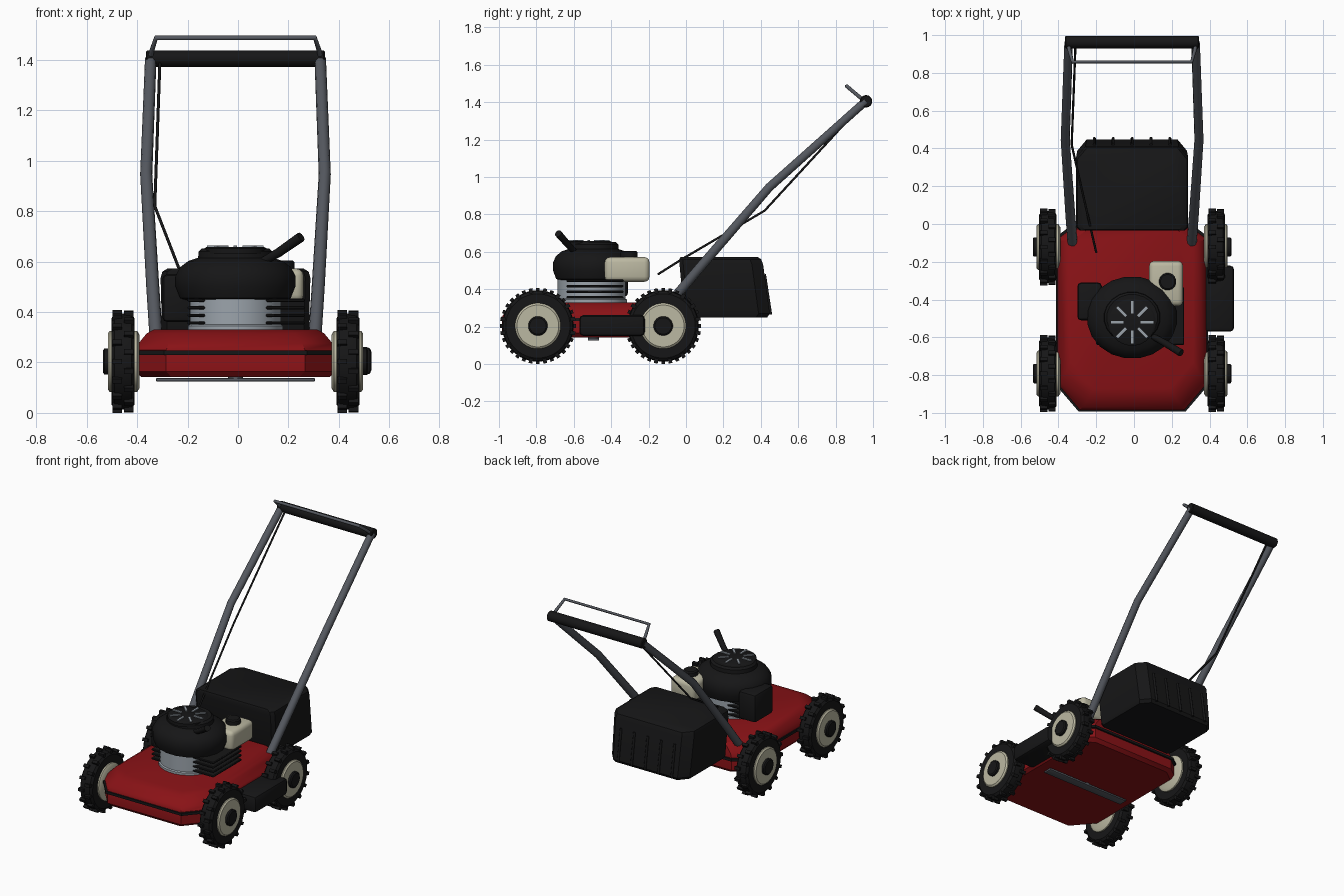
import bpy, bmesh, math
from mathutils import Matrix, Vector

if "Cube" in bpy.data.objects:
    bpy.data.objects.remove(bpy.data.objects["Cube"])

CX = -0.01  # machine centre line


def material(name, rgb):
    m = bpy.data.materials.new(name)
    m.diffuse_color = (*rgb, 1)
    m.use_nodes = True
    m.node_tree.nodes["Principled BSDF"].inputs["Base Color"].default_value = m.diffuse_color
    return m


RED = material("deck red", (0.25, 0.006, 0.008))
BLACK = material("black plastic", (0.008, 0.008, 0.0085))
CREAM = material("cream plastic", (0.5, 0.48, 0.36))
STEEL = material("light metal", (0.33, 0.37, 0.41))
TUBE = material("dark grey tube", (0.09, 0.098, 0.115))


def finish(name, bm, mat, angle=32):
    bmesh.ops.recalc_face_normals(bm, faces=bm.faces)
    for f in bm.faces:
        f.smooth = True
    me = bpy.data.meshes.new(name)
    bm.to_mesh(me)
    bm.free()
    me.set_sharp_from_angle(angle=math.radians(angle))
    me.materials.append(mat)
    ob = bpy.data.objects.new(name, me)
    bpy.context.collection.objects.link(ob)
    return ob


def skin(bm, rings):
    """Join equal-length point rings into a closed solid."""
    vs = [[bm.verts.new(p) for p in r] for r in rings]
    n = len(vs[0])
    for a, b in zip(vs, vs[1:]):
        for i in range(n):
            bm.faces.new((a[i], a[(i + 1) % n], b[(i + 1) % n], b[i]))
    bm.faces.new(vs[0])
    bm.faces.new(vs[-1])


def chamfer_rect(z, hw, y0, y1, cf, cb):
    """Rectangle with cut corners: front cut cf, back cut cb (x, y)."""
    half = [(hw - cf[0], y0), (hw, y0 + cf[1]), (hw, y1 - cb[1]), (hw - cb[0], y1)]
    pts = half + [(-x, y) for x, y in reversed(half)]
    return [(CX + x, y, z) for x, y in pts]


def loft(name, mat, rows, bevel=0.0, angle=32):
    bm = bmesh.new()
    skin(bm, [chamfer_rect(*r) for r in rows])
    if bevel:
        bmesh.ops.bevel(bm, geom=bm.edges[:], offset=bevel, segments=2, affect='EDGES', profile=0.5)
    return finish(name, bm, mat, angle)


def lathe(name, mat, profile, centre, axis='Z', seg=24, sy=1.0, angle=32):
    """Spin (radius, height) pairs around an axis."""
    bm = bmesh.new()
    rings = []
    for r, h in profile:
        ring = []
        for i in range(seg):
            a = 2 * math.pi * (i + 0.5) / seg
            c, s = r * math.cos(a), r * math.sin(a)
            p = Vector((c, s * sy, h)) if axis == 'Z' else Vector((h, c, s))
            ring.append(p + Vector(centre))
        rings.append(ring)
    skin(bm, rings)
    return finish(name, bm, mat, angle)


def box(name, mat, lo, hi, bevel=0.0, matrix=None, seg=2):
    bm = bmesh.new()
    lo, hi = Vector(lo), Vector(hi)
    bmesh.ops.create_cube(bm, size=1, matrix=Matrix.Translation((lo + hi) / 2) @ Matrix.Diagonal((*(hi - lo), 1)))
    if bevel:
        bmesh.ops.bevel(bm, geom=bm.edges[:], offset=bevel, segments=seg, affect='EDGES', profile=0.5)
    if matrix:
        bm.transform(matrix)
    return finish(name, bm, mat, 40)


def tube(name, mat, pts, radius, taper=None):
    cu = bpy.data.curves.new(name + "_path", 'CURVE')
    cu.dimensions = '3D'
    cu.bevel_depth, cu.bevel_resolution, cu.use_fill_caps = radius, 3, True
    sp = cu.splines.new('POLY')
    sp.points.add(len(pts) - 1)
    for i, p in enumerate(pts):
        sp.points[i].co = (*p, 1)
        sp.points[i].radius = taper[i] if taper else 1
    tmp = bpy.data.objects.new(name + "_path", cu)
    bpy.context.collection.objects.link(tmp)
    bpy.context.view_layer.update()
    me = bpy.data.meshes.new_from_object(tmp)
    bpy.data.objects.remove(tmp)
    bm = bmesh.new()
    bm.from_mesh(me)
    bmesh.ops.remove_doubles(bm, verts=bm.verts, dist=1e-5)
    return finish(name, bm, mat, 50)


# Deck and its dark trim band
cut, back = (0.12, 0.14), (0.08, 0.06)
loft("deck", RED, [
    (0.143, 0.375, -0.965, -0.04, cut, back),
    (0.165, 0.395, -0.985, -0.02, cut, back),
    (0.25, 0.395, -0.985, -0.02, cut, back),
    (0.275, 0.385, -0.97, -0.025, cut, back),
    (0.315, 0.352, -0.925, -0.03, cut, back),
    (0.33, 0.325, -0.87, -0.035, cut, back)])
loft("deck_trim", BLACK, [(z, 0.403, -0.993, -0.008, cut, back) for z in (0.23, 0.247)])

# Side discharge chute and blade
box("discharge_chute", BLACK, (0.36, -0.57, 0.15), (0.53, -0.22, 0.262), 0.022)
box("blade", TUBE, (-0.325, -0.525, 0.125), (0.305, -0.465, 0.138), 0.003)
lathe("blade_boss", TUBE, [(0.03, 0.126), (0.03, 0.15)], (CX, -0.495, 0), seg=12)

# Wheels: tyre, staggered lugs, cream rim, black cap
for side, s in (("left", -1), ("right", 1)):
    for end, y in (("front", -0.792), ("rear", -0.122)):
        tag, c = f"{end}_{side}", (CX + s * 0.446, y, 0.204)
        lathe("tyre_" + tag, BLACK, [(0.11, -0.046), (0.172, -0.046), (0.187, -0.034), (0.191, 0),
              (0.187, 0.034), (0.172, 0.046), (0.11, 0.046)], c, 'X', 32)
        bm = bmesh.new()
        for i in range(32):
            off = 0.022 if i % 2 else -0.022
            m = (Matrix.Translation(c) @ Matrix.Rotation(2 * math.pi * i / 32, 4, 'X')
                 @ Matrix.Translation((off, 0, 0.187)) @ Matrix.Diagonal((0.038, 0.02, 0.033, 1)))
            bmesh.ops.create_cube(bm, size=1, matrix=m)
        finish("tyre_lugs_" + tag, bm, BLACK)
        lathe("rim_" + tag, CREAM, [(0.105, s * -0.066), (0.122, s * -0.056), (0.122, s * 0.052),
              (0.112, s * 0.06)], c, 'X', 32)
        lathe("hub_cap_" + tag, BLACK, [(0.052, 0), (0.052, s * 0.074), (0.044, s * 0.08)], c, 'X', 20)

# Engine: block, cooling fins, shroud, vent cap with slats
EY = -0.505
lathe("engine_block", STEEL, [(0.19, 0.325), (0.19, 0.345), (0.182, 0.35), (0.182, 0.47)], (CX, EY, 0), seg=28)
for i in range(4):
    z = 0.35 + i * 0.03
    box("cooling_fin", BLACK, (-0.2, -0.64, z), (0.265, -0.335, z + 0.013), 0.004, seg=1)
lathe("engine_shroud", BLACK, [(0.19, 0.445), (0.222, 0.455), (0.24, 0.5), (0.24, 0.545), (0.222, 0.578),
      (0.19, 0.602), (0.15, 0.615), (0.148, 0.64), (0.135, 0.652)], (CX, -0.495, 0), seg=20, sy=0.91)
lathe("vent_cap", BLACK, [(0.125, 0.63), (0.125, 0.652), (0.115, 0.658)], (CX, -0.52, 0), seg=24)
for i in range(8):
    m = Matrix.Translation((CX, -0.52, 0)) @ Matrix.Rotation(i * math.pi / 4, 4, 'Z')
    box("vent_slat", STEEL, (0.045, -0.007, 0.655), (0.112, 0.007, 0.664), matrix=m)

# Muffler, fuel tank with cap, starter grip
box("muffler", BLACK, (-0.3, -0.51, 0.36), (-0.17, -0.31, 0.55), 0.02)
box("fuel_tank", CREAM, (0.08, -0.435, 0.44), (0.26, -0.195, 0.572), 0.028, seg=3)
lathe("fuel_cap", BLACK, [(0.046, 0.565), (0.046, 0.598), (0.038, 0.605)], (0.178, -0.305, 0), seg=16)
tube("starter_grip", BLACK, [(0.09, -0.59, 0.595), (0.16, -0.628, 0.635), (0.25, -0.683, 0.698)], 0.02, (0.8, 0.9, 1))

# Grass bag with ribs on the back
c0, c1 = (0.02, 0.02), (0.05, 0.06)
loft("grass_bag", BLACK, [
    (0.25, 0.28, 0.0, 0.435, c0, c1),
    (0.27, 0.29, -0.01, 0.448, c0, c1),
    (0.535, 0.297, -0.035, 0.412, c0, c1),
    (0.56, 0.29, -0.035, 0.402, c0, c1),
    (0.572, 0.27, -0.03, 0.385, c0, c1)])
for i in range(5):
    x = CX + (i - 2) * 0.1
    tube("bag_rib", BLACK, [(x, 0.42, 0.48), (x, 0.453, 0.265)], 0.008)

# Handle: two bent tubes, grip bar, brake bail
for side, s in (("left", -1), ("right", 1)):
    tube("handle_" + side, TUBE, [(CX + s * 0.315, -0.105, 0.305), (CX + s * 0.328, 0.06, 0.5),
         (CX + s * 0.354, 0.445, 0.945), (CX + s * 0.336, 0.96, 1.405)], 0.024, (1.1, 1.08, 1, 0.95))
lathe("grip_bar", BLACK, [(0.028, -0.355), (0.033, -0.35), (0.033, 0.35), (0.028, 0.355)],
      (CX, 0.963, 1.405), 'X', 20)
tube("brake_bail", TUBE, [(CX - 0.338, 0.955, 1.405), (CX - 0.332, 0.92, 1.435), (CX - 0.315, 0.858, 1.487),
     (CX + 0.315, 0.858, 1.487), (CX + 0.332, 0.92, 1.435), (CX + 0.338, 0.955, 1.405)], 0.01)

# Control cable
tube("control_cable", BLACK, [(-0.2, -0.15, 0.48), (-0.23, -0.02, 0.562), (-0.33, 0.42, 0.82),
     (-0.31, 0.94, 1.385)], 0.006)
